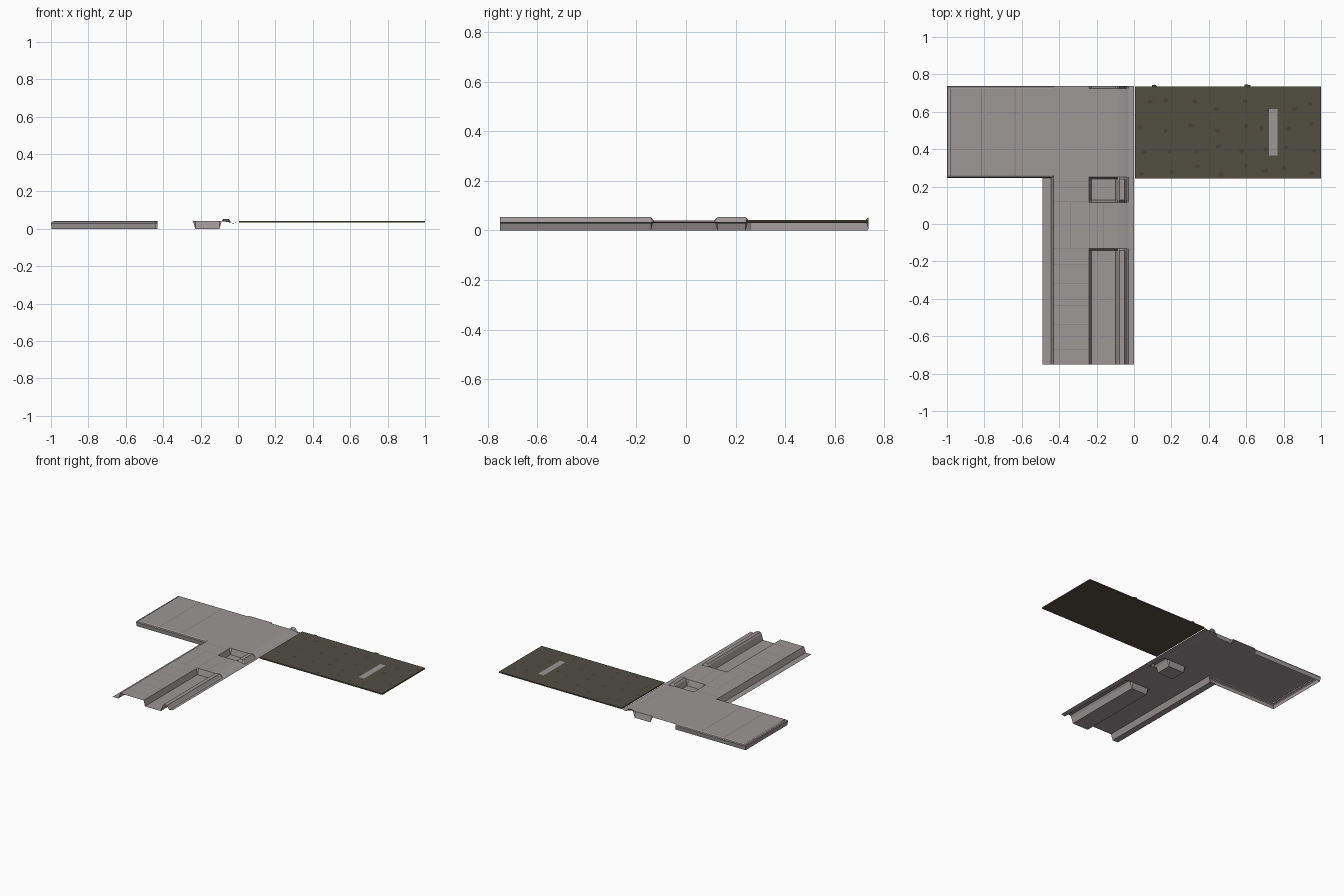
import bpy, math, random

if "Cube" in bpy.data.objects:
    bpy.data.objects.remove(bpy.data.objects["Cube"])

random.seed(4)


def material(name, rgb):
    m = bpy.data.materials.new(name)
    m.diffuse_color = (*rgb, 1)
    m.use_nodes = True
    m.node_tree.nodes["Principled BSDF"].inputs["Base Color"].default_value = m.diffuse_color
    return m


CONCRETE = material("concrete", (0.34, 0.31, 0.31))
SEAM = material("seam", (0.22, 0.20, 0.18))
ASPHALT = material("asphalt", (0.085, 0.078, 0.055))
PATCH = material("patch", (0.065, 0.055, 0.035))


def mesh(name, verts, faces, mat):
    me = bpy.data.meshes.new(name)
    me.from_pydata(verts, [], faces)
    me.materials.append(mat)
    ob = bpy.data.objects.new(name, me)
    bpy.context.collection.objects.link(ob)
    return ob


def loft(name, rows, mat=CONCRETE):
    """Skin quads between rows of equal point count."""
    n = len(rows[0])
    faces = [(r * n + c, r * n + c + 1, (r + 1) * n + c + 1, (r + 1) * n + c)
             for r in range(len(rows) - 1) for c in range(n - 1)]
    return mesh(name, [p for row in rows for p in row], faces, mat)


def flat(name, rects, z, mat):
    """Thin flat rectangles (x0, y0, x1, y1) lying on a surface."""
    v, f = [], []
    for x0, y0, x1, y1 in rects:
        b = len(v)
        v += [(x0, y0, z), (x1, y0, z), (x1, y1, z), (x0, y1, z)]
        f.append((b, b + 1, b + 2, b + 3))
    return mesh(name, v, f, mat)


# Pavement cross-sections: planted trench with raised curb, and level crossing
xs = [-0.43, -0.24, -0.228, -0.1, -0.087, -0.078, -0.05, -0.037, -0.03, 0.0]
trench = [0.041, 0.041, 0, 0, 0.041, 0.054, 0.054, 0.034, 0.028, 0.035]
level = [0.041, 0.041, 0.041, 0.041, 0.041, 0.040, 0.036, 0.033, 0.031, 0.035]
stations = [(-0.75, trench), (-0.142, trench), (-0.13, level), (0.115, level),
            (0.127, trench), (0.24, trench), (0.252, level), (0.725, level), (0.737, trench)]
loft("pavement", [[(x, y, z) for x, z in zip(xs, prof)] for y, prof in stations])

# Low ledge beside the walkway, with its sloping wall
loft("side_ledge", [[(-0.49, y, 0), (-0.445, y, 0), (-0.43, y, 0.041)] for y in (-0.75, 0.26)])

# Raised platform: top panel and skirt around its three outer sides
flat("platform_top", [(-0.985, 0.26, -0.43, 0.725)], 0.041, CONCRETE)


def skirt_ring(inset, z):
    return [(-0.43, 0.737 - inset, z), (-1 + inset, 0.737 - inset, z),
            (-1 + inset, 0.247 + inset, z), (-0.44 + inset * 0.7, 0.247 + inset, z)]


loft("platform_skirt", [skirt_ring(0.004, 0), skirt_ring(0, 0.03),
                        skirt_ring(0.004, 0.037), skirt_ring(0.013, 0.041)])

# Paving seams
flat("platform_seams", [(x - 0.003, 0.26, x + 0.003, 0.725)
                        for x in (-0.815, -0.637)], 0.0415, SEAM)
walk = [(-0.43, y - 0.0015, -0.24, y + 0.0015)
        for y in (-0.67, -0.535, -0.435, -0.32, -0.215, -0.13, 0.12, 0.225)]
cross = [(x - 0.0015, -0.13, x + 0.0015, 0.115) for x in (-0.34, -0.24, -0.165)]
flat("walkway_seams", walk + cross, 0.0415, SEAM)

# Road slab
bpy.ops.mesh.primitive_cube_add(size=1, location=(0.503, 0.489, 0.038))
road = bpy.context.object
road.name = "road_slab"
road.scale = (0.994, 0.494, 0.009)
road.data.materials.append(ASPHALT)

# Painted lane dash
flat("lane_dash", [(0.722, 0.365, 0.766, 0.615)], 0.0435, CONCRETE)

# Rough patches scattered over the road in a jittered grid, two at the back edge
centres = [(0.06 + 0.128 * i + random.uniform(-0.03, 0.03),
            0.29 + 0.115 * j + random.uniform(-0.03, 0.03))
           for i in range(8) for j in range(4)]
centres += [(0.11, 0.737), (0.605, 0.737)]
verts, faces = [], []
for cx, cy in centres:
    b = len(verts)
    turn = random.uniform(0, 6)
    for k in range(6):
        r = random.uniform(0.009, 0.02)
        a = turn + k * math.pi / 3
        y = min(cy + 0.8 * r * math.sin(a), 0.745)
        verts.append((cx + r * math.cos(a), y, 0.0431))
    faces.append(tuple(range(b, b + 6)))
mesh("road_patches", verts, faces, PATCH)
